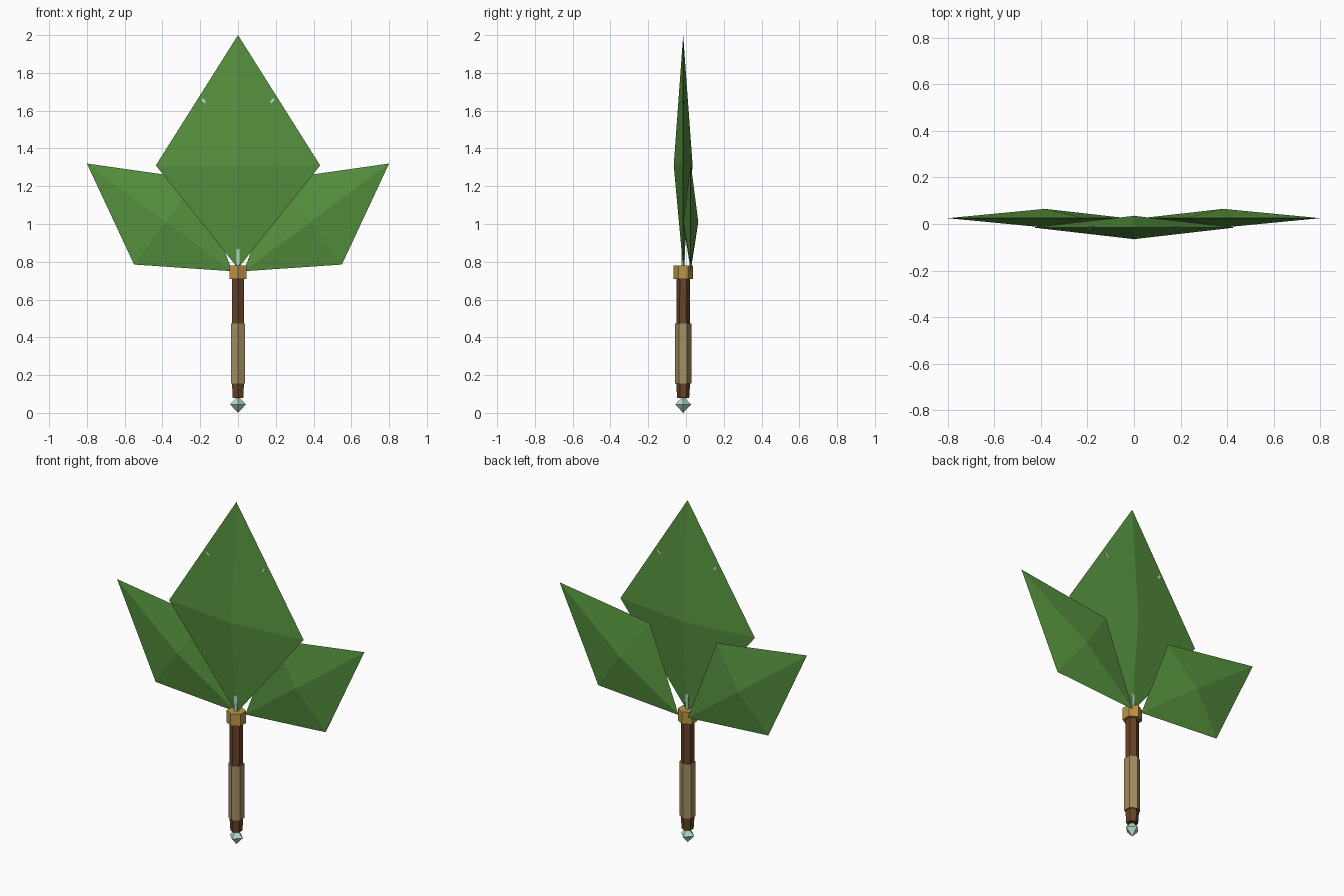
import bpy
import bmesh
from math import cos, sin, pi
from mathutils import Vector

cube = bpy.data.objects.get("Cube")
if cube:
    bpy.data.objects.remove(cube, do_unlink=True)

AXIS_Y = -0.015   # depth of the handle and middle leaf


def make_material(name, srgb):
    linear = [((c / 255 + 0.055) / 1.055) ** 2.4 for c in srgb] + [1.0]
    mat = bpy.data.materials.new(name)
    mat.use_nodes = True
    mat.diffuse_color = linear
    bsdf = next(n for n in mat.node_tree.nodes if n.type == 'BSDF_PRINCIPLED')
    bsdf.inputs["Base Color"].default_value = linear
    return mat


green = make_material("leaf green", (86, 146, 62))
brown = make_material("dark wood", (104, 66, 38))
tan = make_material("tan wrap", (164, 142, 98))
gold = make_material("gold", (190, 148, 70))
mint = make_material("pale mint", (184, 220, 204))


def finish(name, bm, mat):
    bmesh.ops.recalc_face_normals(bm, faces=bm.faces)
    mesh = bpy.data.meshes.new(name)
    bm.to_mesh(mesh)
    bm.free()
    mesh.materials.append(mat)
    obj = bpy.data.objects.new(name, mesh)
    bpy.context.collection.objects.link(obj)
    return obj


def lathe(name, profile, sides, mat):
    """Faceted solid from (radius, height) rings, a corner facing the front."""
    bm = bmesh.new()
    rings = []
    for r, z in profile:
        if r == 0:
            rings.append([bm.verts.new((0, AXIS_Y, z))] * sides)
        else:
            turns = [2 * pi * i / sides for i in range(sides)]
            rings.append([bm.verts.new((r * sin(a), AXIS_Y - r * cos(a), z)) for a in turns])
    for low, high in zip(rings, rings[1:]):
        for i in range(sides):
            j = (i + 1) % sides
            bm.faces.new(list(dict.fromkeys((low[i], low[j], high[j], high[i]))))
    for ring in (rings[0], rings[-1]):
        if len(set(ring)) > 2:
            bm.faces.new(ring)
    return finish(name, bm, mat)


def leaf(name, root, tip, along, half_width, half_depth, y):
    """Kite outline with a raised peak on the front and the back."""
    root, tip = Vector(root), Vector(tip)
    axis = (tip - root).normalized()
    side = Vector((-axis.y, axis.x)) * half_width
    mid = root + axis * along
    bm = bmesh.new()
    rim = [bm.verts.new((p.x, y, p.y)) for p in (root, mid - side, tip, mid + side)]
    for d in (-half_depth, half_depth):
        peak = bm.verts.new((mid.x, y + d, mid.y))
        for i in range(4):
            bm.faces.new((rim[i], rim[(i + 1) % 4], peak))
    return finish(name, bm, green)


def rod(name, start, end, thick):
    """Thin square vein between two points of the middle leaf plane."""
    a, b = Vector(start), Vector(end)
    side = (b - a).normalized().orthogonal() * thick
    bm = bmesh.new()
    ends = []
    for p in (a, b):
        ends.append([bm.verts.new((p.x + side.x * s, AXIS_Y + thick * d, p.y + side.y * s))
                     for s, d in ((-1, -1), (1, -1), (1, 1), (-1, 1))])
    for i in range(4):
        j = (i + 1) % 4
        bm.faces.new((ends[0][i], ends[0][j], ends[1][j], ends[1][i]))
    bm.faces.new(ends[0])
    bm.faces.new(ends[1])
    return finish(name, bm, mint)


# Handle parts, bottom to top
lathe("pommel_gem", [(0, 0), (0.042, 0.045), (0, 0.09)], 4, mint)
lathe("handle", [(0.032, 0.08), (0.037, 0.16), (0.036, 0.72)], 6, brown)
lathe("grip_wrap", [(0.043, 0.155), (0.043, 0.472)], 6, tan)
lathe("collar", [(0.052, 0.71), (0.052, 0.78)], 6, gold)

# Leaves
leaf("middle_leaf", (0, 0.765), (0, 2.0), 0.545, 0.435, 0.05, AXIS_Y)
for label, s in (("left", 1), ("right", -1)):
    leaf(label + "_leaf", (0.03 * s, 0.75), (0.8 * s, 1.32), 0.439, 0.281, 0.04, 0.025)
    # Side vein whose end just shows at the leaf edge
    rod(label + "_vein", (0, 1.45), (0.19 * s, 1.662), 0.006)

# Central vein, showing at the leaf base
rod("middle_vein", (0, 0.75), (0, 1.6), 0.009)
